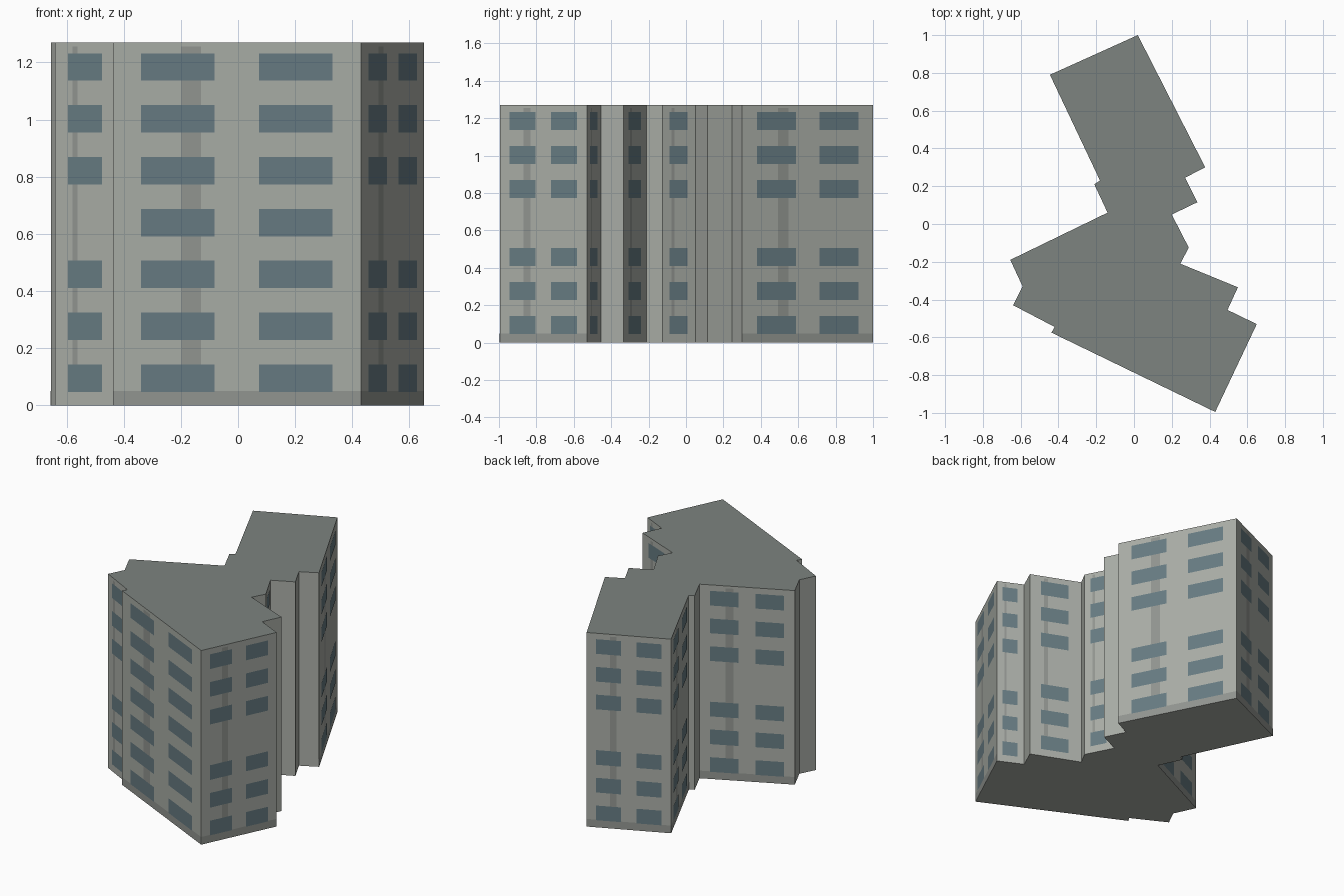
import bpy, bmesh
from mathutils import Vector

if "Cube" in bpy.data.objects:
    bpy.data.objects.remove(bpy.data.objects["Cube"])

H = 1.27
PITCH = 0.1815

# Footprint, counter-clockwise seen from above
OUTLINE = [(0.02, 1.0), (-0.445, 0.79), (-0.18, 0.23), (-0.21, 0.21), (-0.14, 0.06),
           (-0.655, -0.19), (-0.59, -0.33), (-0.64, -0.43), (-0.42, -0.545), (-0.437, -0.575),
           (0.43, -0.995), (0.65, -0.53), (0.495, -0.455), (0.55, -0.335), (0.245, -0.21),
           (0.29, -0.125), (0.20, 0.05), (0.335, 0.115), (0.27, 0.245), (0.377, 0.30)]


def material(name, rgb):
    m = bpy.data.materials.new(name)
    m.diffuse_color = (*rgb, 1)
    m.use_nodes = True
    m.node_tree.nodes["Principled BSDF"].inputs["Base Color"].default_value = m.diffuse_color
    return m


def finish(name, bm, mats):
    me = bpy.data.meshes.new(name)
    bm.to_mesh(me)
    bm.free()
    for m in mats:
        me.materials.append(m)
    ob = bpy.data.objects.new(name, me)
    bpy.context.collection.objects.link(ob)
    return ob


wall_mat = material("wall", (0.40, 0.42, 0.385))
roof_mat = material("roof", (0.205, 0.23, 0.215))
trim_mat = material("trim", (0.29, 0.305, 0.285))
glass_mat = material("glass", (0.135, 0.20, 0.225))

# Building body: extruded footprint with a darker flat roof
bm = bmesh.new()
base = bm.faces.new([bm.verts.new((x, y, 0)) for x, y in OUTLINE])
ext = bmesh.ops.extrude_face_region(bm, geom=[base], use_keep_orig=True)
bmesh.ops.translate(bm, vec=(0, 0, H),
                    verts=[g for g in ext["geom"] if isinstance(g, bmesh.types.BMVert)])
bmesh.ops.recalc_face_normals(bm, faces=bm.faces)
for f in bm.faces:
    if f.normal.z > 0.5:
        f.material_index = 1
finish("building_body", bm, [wall_mat, roof_mat])


def panel(bm, a, b, s0, s1, z0, z1, off):
    """Flat rectangle on wall a-b between fractions s0..s1."""
    d = b - a
    n = Vector((d.y, -d.x)).normalized() * off
    p, q = a + d * s0 + n, a + d * s1 + n
    bm.faces.new([bm.verts.new(c) for c in
                  ((p.x, p.y, z0), (q.x, q.y, z0), (q.x, q.y, z1), (p.x, p.y, z1))])


# Windows, vertical stain strips and plinth bands, wall by wall
windows, strips, plinths = bmesh.new(), bmesh.new(), bmesh.new()
for i, start in enumerate(OUTLINE):
    a, b = Vector(start), Vector(OUTLINE[(i + 1) % len(OUTLINE)])
    length = (b - a).length
    if length < 0.168:
        continue
    wide = length > 0.4
    spans = [(0.113, 0.41), (0.59, 0.887)] if wide else [(0.21, 0.75)]
    for floor in range(7):
        if floor == 3 and length < 0.9:      # only the long front has this row
            continue
        z = 0.095 + floor * PITCH
        for s0, s1 in spans:
            panel(windows, a, b, s0, s1, z - 0.048, z + 0.048, 0.002)
    panel(strips, a, b, 0.275, 0.355, 0.05, 1.255, 0.001)
    if wide:
        panel(plinths, a, b, 0, 1, 0, 0.05, 0.001)
finish("windows", windows, [glass_mat])
finish("wall_strips", strips, [trim_mat])
finish("plinth_bands", plinths, [trim_mat])
